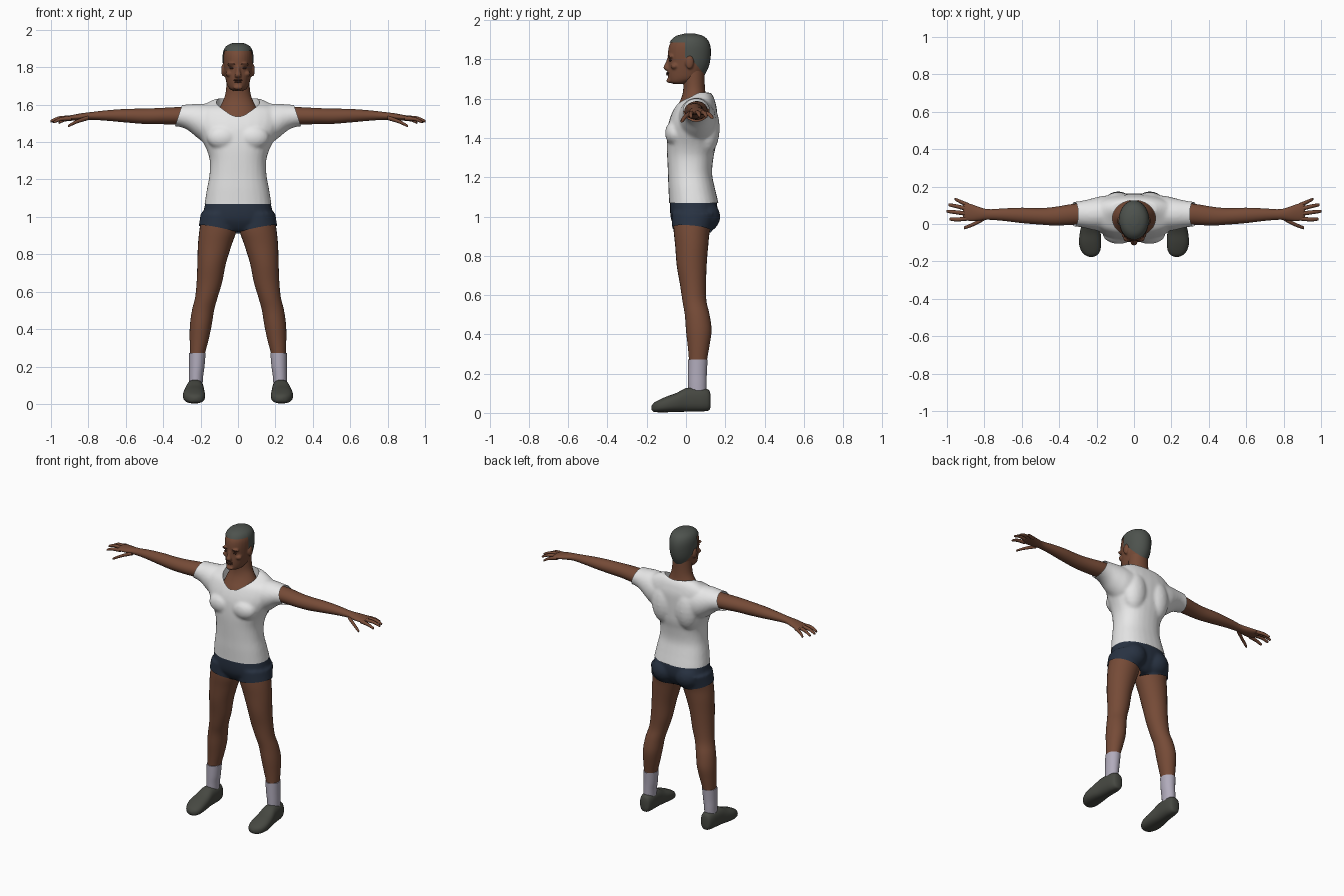
import bpy, bmesh, math
from mathutils import Matrix, Vector

if "Cube" in bpy.data.objects:
    bpy.data.objects.remove(bpy.data.objects["Cube"])


def material(name, rgb):
    m = bpy.data.materials.new(name)
    m.use_nodes = True
    m.diffuse_color = (*rgb, 1)
    bsdf = next(n for n in m.node_tree.nodes if n.type == 'BSDF_PRINCIPLED')
    bsdf.inputs["Base Color"].default_value = (*rgb, 1)
    return m


SKIN = material("brown skin", (.18, .07, .038))
DARK = material("dark brown", (.07, .026, .016))
HAIR = material("grey hair", (.075, .085, .075))
SHIRT = material("white cotton", (.8, .8, .8))
SHORTS = material("navy cloth", (.021, .032, .054))
SOCK = material("pale lilac", (.44, .41, .5))
SHOE = material("grey green leather", (.062, .065, .054))


def smooth_rings(rings, steps):
    """Spline through the rings so that few stations make a smooth loft."""
    out = []
    for i in range(len(rings) - 1):
        a, b, c, d = (rings[max(0, min(len(rings) - 1, i + k))] for k in (-1, 0, 1, 2))
        for s in range(steps):
            t = s / steps
            out.append([.5 * (2 * q + (r - p) * t + (2 * p - 5 * q + 4 * r - w) * t * t
                              + (3 * q - p - 3 * r + w) * t ** 3)
                        for p, q, r, w in zip(a, b, c, d)])
    return out + [list(rings[-1])]


def loft(bm, axis, rings, side=1, power=2.0, n=28, steps=4):
    """Rings are (station, centre 1, centre 2, radius 1, radius 2)."""
    loops = []
    for st, c1, c2, r1, r2 in smooth_rings(rings, steps):
        loop = []
        for k in range(n):
            a = 2 * math.pi * k / n
            u, v = (math.copysign(abs(f) ** (2 / power), f) for f in (math.cos(a), math.sin(a)))
            p, q = c1 + max(r1, .001) * u, c2 + max(r2, .001) * v
            co = {'x': (st, p, q), 'y': (p, st, q), 'z': (p, q, st)}[axis]
            loop.append(bm.verts.new((co[0] * side, co[1], co[2])))
        loops.append(loop)
    for lo, hi in zip(loops, loops[1:]):
        for k in range(n):
            j = (k + 1) % n
            bm.faces.new((lo[k], lo[j], hi[j], hi[k]))
    bm.faces.new(loops[0])
    bm.faces.new(loops[-1])


def span(rows, grow=0):
    """(z, front y, back y, half width) rows as upright rings."""
    return [(z, 0, (f + b) / 2, w + grow, (b - f) / 2 + grow) for z, f, b, w in rows]


def ball(bm, centre, radii):
    bmesh.ops.create_uvsphere(bm, u_segments=20, v_segments=12, radius=1,
                              matrix=Matrix.Translation(centre) @ Matrix.Diagonal((*radii, 1)))


def pair(bm, centre, radii):
    for s in (1, -1):
        ball(bm, (centre[0] * s, *centre[1:]), radii)


def finish(bm, name, mat):
    bmesh.ops.recalc_face_normals(bm, faces=bm.faces[:])
    me = bpy.data.meshes.new(name)
    bm.to_mesh(me)
    bm.free()
    ob = bpy.data.objects.new(name, me)
    bpy.context.collection.objects.link(ob)
    me.materials.append(mat)
    bpy.ops.object.select_all(action='DESELECT')
    ob.select_set(True)
    bpy.context.view_layer.objects.active = ob
    bpy.ops.object.shade_smooth_by_angle(angle=math.radians(50))
    return ob


def fuse(bm, name, mat, voxel, iterations, cutter=None, planes=()):
    """Merge overlapping volumes into one skin, then trim its openings."""
    ob = finish(bm, name, mat)
    mod = ob.modifiers.new("merge", 'REMESH')
    mod.mode, mod.voxel_size = 'VOXEL', voxel
    mod = ob.modifiers.new("soften", 'SMOOTH')
    mod.factor, mod.iterations = .5, iterations
    if cutter:
        mod = ob.modifiers.new("opening", 'BOOLEAN')
        mod.operation, mod.object = 'DIFFERENCE', cutter
    me = bpy.data.meshes.new_from_object(ob.evaluated_get(bpy.context.evaluated_depsgraph_get()))
    bpy.data.objects.remove(ob)
    out = bmesh.new()
    out.from_mesh(me)
    for co, no in planes:
        bmesh.ops.bisect_plane(out, geom=out.verts[:] + out.edges[:] + out.faces[:],
                               plane_co=co, plane_no=no, clear_outer=True)
    for f in out.faces:
        f.material_index = 0
    return finish(out, name, mat)


# Shirt: torso, sleeves, chest and shoulder blades, with a scooped neck
bm = bmesh.new()
loft(bm, 'z', span([(1.04, -.086, .168, .181), (1.07, -.086, .165, .179), (1.15, -.09, .146, .166),
                    (1.22, -.092, .133, .153), (1.3, -.096, .14, .151), (1.36, -.098, .152, .168),
                    (1.42, -.096, .156, .198), (1.48, -.088, .158, .222), (1.54, -.066, .158, .23),
                    (1.58, -.04, .15, .215), (1.61, .01, .14, .165), (1.632, .045, .125, .12)]), power=2.3)
for s in (1, -1):
    loft(bm, 'x', [(.1, .055, 1.49, .1, .115), (.17, .055, 1.498, .095, .107), (.22, .053, 1.515, .085, .09),
                   (.27, .053, 1.533, .073, .068), (.32, .053, 1.541, .066, .058), (.37, .053, 1.541, .065, .058)], side=s)
pair(bm, (.082, -.055, 1.425), (.085, .052, .065))
pair(bm, (.085, .1, 1.45), (.085, .072, .14))
cut = bmesh.new()
loft(cut, 'z', [(1.5, 0, .03, .115, .097), (1.8, 0, .03, .115, .097)], n=48)
cutter = finish(cut, "neck_cutter", SHIRT)
fuse(bm, "shirt", SHIRT, .009, 6, cutter,
     [((0, 0, 1.07), (0, 0, -1)), ((.317, 0, 1.543), (3, 0, 1)), ((-.317, 0, 1.543), (-3, 0, 1))])
bpy.data.objects.remove(cutter)

# Neck and upper chest
bm = bmesh.new()
loft(bm, 'z', span([(1.46, -.075, .14, .15), (1.51, -.07, .138, .14), (1.545, -.055, .128, .115), (1.58, -.035, .115, .1),
                    (1.615, -.02, .102, .083), (1.65, -.014, .097, .069), (1.69, -.015, .095, .063),
                    (1.75, -.02, .095, .06)]))
finish(bm, "neck", SKIN)

# Legs, with matching short tubes for the shorts
LEG = [(1.02, .1, .045, .092, .11), (.93, .107, .03, .099, .093), (.85, .124, .029, .09, .084),
       (.75, .141, .029, .076, .076), (.65, .153, .036, .068, .066), (.57, .169, .043, .06, .061),
       (.5, .187, .057, .059, .063), (.42, .199, .065, .058, .065), (.34, .208, .064, .05, .055),
       (.27, .216, .061, .04, .046), (.22, .218, .06, .038, .044)]
bm = bmesh.new()
for s in (1, -1):
    loft(bm, 'z', LEG, side=s)
finish(bm, "legs", SKIN)

# Shorts
bm = bmesh.new()
loft(bm, 'z', span([(1.12, -.076, .14, .163), (1.07, -.081, .158, .176), (1.01, -.08, .158, .188),
                    (.97, -.07, .145, .185), (.93, -.045, .12, .12), (.915, -.02, .1, .05)]), power=2.3)
for s in (1, -1):
    loft(bm, 'z', [(z, x, y, rx + .007, ry + .007)
                   for z, x, y, rx, ry in LEG[:3]], side=s)
pair(bm, (.085, .085, 1.0), (.088, .09, .085))
fuse(bm, "shorts", SHORTS, .009, 4,
     planes=[((.2, 0, .956), (.2, -.1, -1)), ((-.2, 0, .956), (-.2, -.1, -1))])

# Socks and shoes
bm = bmesh.new()
for s in (1, -1):
    loft(bm, 'z', [(.272, .217, .06, .044, .05), (.2, .22, .058, .041, .048),
                   (.15, .224, .058, .038, .047), (.09, .226, .058, .036, .046)], side=s)
finish(bm, "socks", SOCK)
bm = bmesh.new()
for s in (1, -1):
    loft(bm, 'y', [(.126, .225, .06, .012, .025), (.118, .225, .064, .032, .05), (.09, .226, .067, .042, .059),
                   (.05, .228, .068, .046, .061), (.0, .231, .066, .049, .06), (-.05, .234, .053, .056, .048),
                   (-.1, .235, .043, .059, .04), (-.14, .232, .034, .052, .031), (-.165, .229, .028, .034, .022),
                   (-.176, .228, .026, .01, .008)], side=s, power=2.5)
finish(bm, "shoes", SHOE)

# Arms with palms, then fingers and thumbs
FINGERS = [((.89, .03, 1.527), (.945, .024, 1.523), (.982, .026, 1.508)),
           ((.89, .055, 1.53), (.955, .063, 1.528), (.998, .068, 1.513)),
           ((.89, .08, 1.53), (.95, .095, 1.526), (.988, .102, 1.51)),
           ((.88, .098, 1.527), (.925, .118, 1.52), (.955, .132, 1.505)),
           ((.8, .03, 1.53), (.86, -.002, 1.51), (.905, -.02, 1.487))]
bm = bmesh.new()
for s in (1, -1):
    loft(bm, 'x', [(.24, .055, 1.54, .055, .048), (.32, .052, 1.54, .056, .047), (.42, .042, 1.539, .05, .043),
                   (.5, .041, 1.538, .044, .041), (.6, .046, 1.541, .041, .036), (.7, .05, 1.542, .033, .028),
                   (.78, .051, 1.54, .028, .021), (.83, .055, 1.536, .037, .019), (.87, .061, 1.532, .045, .016),
                   (.9, .066, 1.53, .045, .012), (.915, .068, 1.529, .032, .006)], side=s)
    for a, b, c in FINGERS:
        tip = Vector(c) + (Vector(c) - Vector(b)) * .1
        loft(bm, 'x', [(*a, .012, .012), (*b, .0105, .01), (*c, .008, .007), (*tip, .002, .002)],
             side=s, n=12)
finish(bm, "arms_and_hands", SKIN)

# Head with nose, brow, cheeks, lips and ears
HEAD = [(1.674, -.06, 0, .028), (1.684, -.085, .03, .044), (1.705, -.092, .08, .058),
        (1.74, -.093, .103, .067), (1.78, -.09, .117, .074), (1.83, -.092, .123, .078),
        (1.87, -.086, .119, .077), (1.9, -.068, .104, .067), (1.918, -.043, .08, .047), (1.928, -.005, .045, .018)]
bm = bmesh.new()
loft(bm, 'z', span(HEAD))
loft(bm, 'z', [(1.81, 0, -.084, .009, .01), (1.78, 0, -.094, .011, .012), (1.76, 0, -.1, .018, .015),
               (1.748, 0, -.096, .017, .013), (1.742, 0, -.09, .008, .008)], n=16)
ball(bm, (0, -.088, 1.692), (.026, .012, .012))
pair(bm, (.033, -.078, 1.815), (.026, .015, .01))
pair(bm, (.045, -.058, 1.765), (.022, .02, .016))
pair(bm, (.079, .018, 1.785), (.011, .021, .034))
fuse(bm, "head", SKIN, .005, 4)

# Lips, eyes and eyebrows
bm = bmesh.new()
ball(bm, (0, -.091, 1.731), (.023, .011, .005))
ball(bm, (0, -.09, 1.722), (.02, .011, .005))
pair(bm, (.033, -.08, 1.795), (.013, .006, .005))
pair(bm, (.034, -.086, 1.817), (.02, .008, .004))
finish(bm, "lips_eyes_and_brows", DARK)

# Close-cropped hair: a shell over the skull trimmed along the hairline
bm = bmesh.new()
loft(bm, 'z', [(z + .003, *rest) for z, *rest in span(HEAD, .004)])
slant = Vector((0, 1.2, 1))
for co, no in (((0, 0, 1.886), (0, 0, 1)), ((0, 0, 1.81), (0, 0, 1)),
               ((0, -.005, 0), (0, 1, 0)), ((0, .03, 1.8), slant), ((0, .03, 0), (0, 1, 0))):
    bmesh.ops.bisect_plane(bm, geom=bm.verts[:] + bm.edges[:] + bm.faces[:], plane_co=co, plane_no=no)


def hairy(c):
    return c.z > 1.886 or (c.y > -.005 and c.z > 1.81) or (
        c.y > .03 and (c - Vector((0, .03, 1.8))).dot(slant) > 0)


bmesh.ops.delete(bm, geom=[f for f in bm.faces if not hairy(f.calc_center_median())], context='FACES')
finish(bm, "hair", HAIR)
